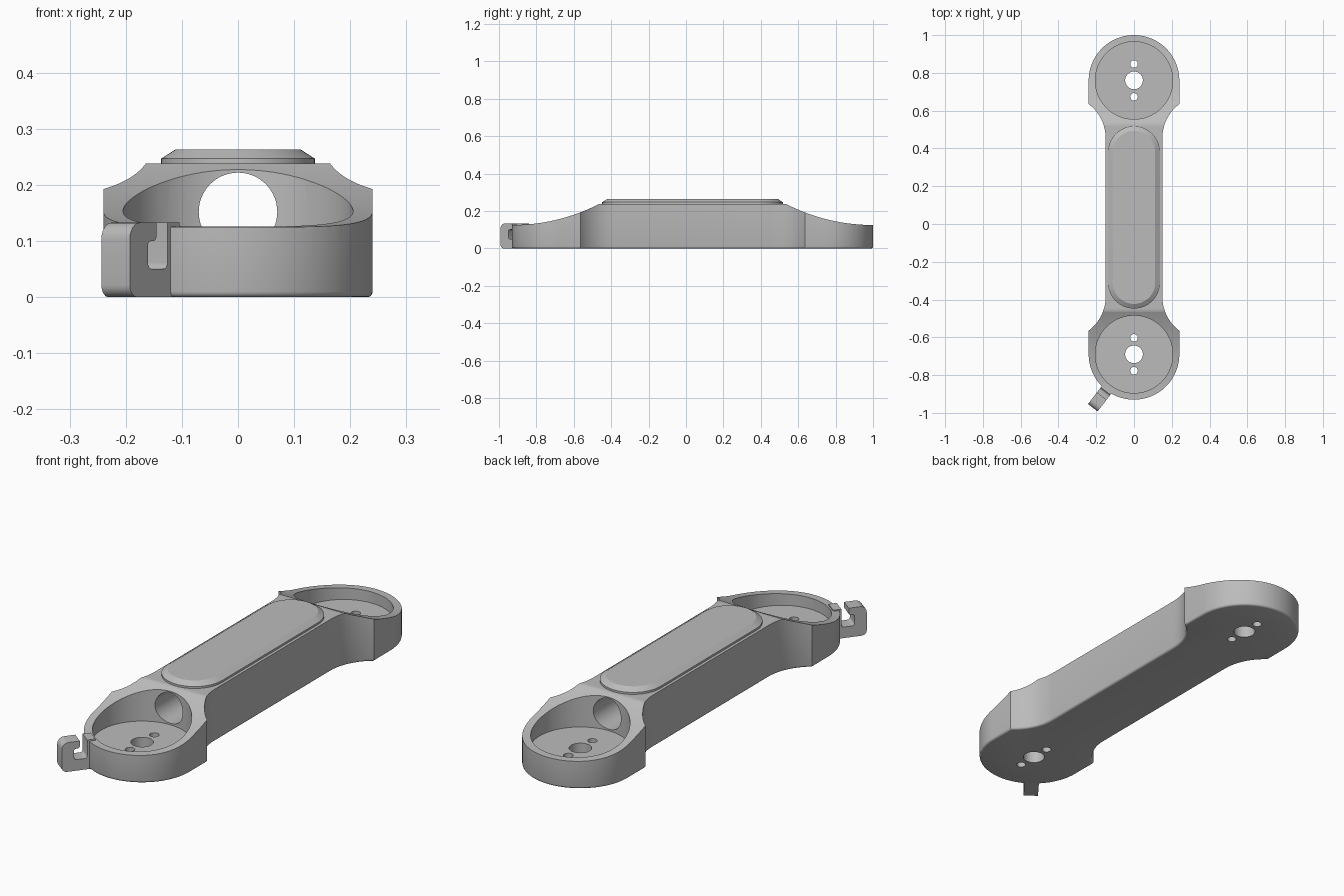
import bpy, bmesh, math
from mathutils import Matrix, Vector

if "Cube" in bpy.data.objects:
    bpy.data.objects.remove(bpy.data.objects["Cube"])

MID = 0.035        # y of the arm's middle
END = 0.725        # distance from middle to each round end's centre
R = 0.24           # radius of the round ends

grey = bpy.data.materials.new("plain grey")
grey.diffuse_color = (0.5, 0.5, 0.5, 1)
grey.use_nodes = True
grey.node_tree.nodes["Principled BSDF"].inputs["Base Color"].default_value = grey.diffuse_color


def make(name, rings, matrix=Matrix()):
    """Solid lofted through equal-length rings of points, capped at both ends."""
    bm = bmesh.new()
    loops = [[bm.verts.new(p) for p in ring] for ring in rings]
    n = len(loops[0])
    for a, b in zip(loops, loops[1:]):
        for i in range(n):
            j = (i + 1) % n
            bm.faces.new((a[i], a[j], b[j], b[i]))
    bm.faces.new(loops[0][::-1])
    bm.faces.new(loops[-1])
    bm.transform(matrix)
    bmesh.ops.recalc_face_normals(bm, faces=bm.faces)
    mesh = bpy.data.meshes.new(name)
    bm.to_mesh(mesh)
    bm.free()
    mesh.materials.append(grey)
    obj = bpy.data.objects.new(name, mesh)
    bpy.context.collection.objects.link(obj)
    return obj


def arc(cx, cy, r, a0, a1, n):
    return [(cx + r * math.cos(math.radians(a0 + (a1 - a0) * i / n)),
             cy + r * math.sin(math.radians(a0 + (a1 - a0) * i / n))) for i in range(n + 1)]


def inset(pts, d):
    """Shrink a counter-clockwise outline by d."""
    out = []
    for i, p in enumerate(pts):
        a, b, c = Vector(pts[i - 1]), Vector(p), Vector(pts[(i + 1) % len(pts)])
        t = ((b - a).normalized() + (c - b).normalized()).normalized()
        out.append((p[0] - t.y * d, p[1] + t.x * d))
    return out


def level(pts, z):
    return [(x, y, z) for x, y in pts]


def cylinder(x, y, r, z0, z1, n=32):
    pts = arc(x, y, r, 0, 360 - 360 / n, n - 1)
    return make("cutter", [level(pts, z0), level(pts, z1)])


def cut(obj, cutter):
    mod = obj.modifiers.new("cut", "BOOLEAN")
    mod.operation = "DIFFERENCE"
    mod.solver = "EXACT"
    mod.object = cutter
    bpy.context.view_layer.objects.active = obj
    bpy.ops.object.modifier_apply(modifier=mod.name)
    bpy.data.objects.remove(cutter)


def smooth(obj):
    bpy.ops.object.select_all(action="DESELECT")
    obj.select_set(True)
    bpy.context.view_layer.objects.active = obj
    bpy.ops.object.shade_smooth_by_angle(angle=math.radians(32))


# Arm outline: round ends, short straight cheeks, concave necks
neck = arc(0.375, 0.42, 0.225, 180, 126.87, 10)
quarter = neck + arc(0, END, R, 0, 90, 24)
right_half = [(x, -y) for x, y in quarter[::-1]] + quarter
outline = right_half + [(-x, -y) for x, y in right_half[1:-1]]
# the turned half starts at the top and ends at the bottom; drop the repeated poles
outline = [(x, y + MID) for x, y in outline]

# Arm with a rounded lower edge
f = 0.01
rings = [level(inset(outline, f * (1 - math.sin(a))), f * (1 - math.cos(a)))
         for a in (0, math.pi / 6, math.pi / 3, math.pi / 2)]
arm = make("arm", rings + [level(outline, 0.238)])

# Scoop both ends down along a large arc
for s in (1, -1):
    a1 = math.degrees(math.asin(0.48 / 1.018))
    curve = arc(0.965, 0.125 + 1.018, 1.018, -90, -90 - a1, 24)
    prof = [(1.1, 0.125)] + curve + [(0.485, 0.4), (1.1, 0.4)]
    cut(arm, make("cutter", [[(x, MID + s * v, z) for v, z in prof] for x in (-0.4, 0.4)]))

# Round pockets with shaft and screw holes
for s in (1, -1):
    y = MID + s * END
    cut(arm, cylinder(0, y, 0.205, 0.075, 0.5, 80))
    cut(arm, cylinder(0, y, 0.047, -0.1, 0.2))
    for d in (-0.087, 0.087):
        cut(arm, cylinder(0, y + d, 0.02, -0.1, 0.2, 20))

# Tunnel joining the pockets
tube = arc(0, 0.152, 0.07, 0, 354.375, 63)
cut(arm, make("cutter", [[(x, MID + v, z) for x, z in tube] for v in (-0.66, 0.66)]))
smooth(arm)

# Raised cover with bevelled edge
stadium = arc(0, MID + 0.346, 0.137, 0, 180, 32) + arc(0, MID - 0.346, 0.137, 180, 360, 32)
cover = make("cover_plate", [level(stadium, 0.23), level(stadium, 0.247),
                             level(inset(stadium, 0.025), 0.263)])
smooth(cover)

# Cable hook: profile in (distance from pocket centre, height), extruded sideways
hook = ([(0.212, 0.0)] + arc(0.335, 0.022, 0.022, -90, 0, 6)
        + arc(0.327, 0.103, 0.03, 0, 90, 6)
        + [(0.279, 0.133), (0.279, 0.112)] + arc(0.289, 0.11, 0.01, 180, 270, 4)
        + arc(0.296, 0.092, 0.008, 90, 0, 4) + arc(0.292, 0.062, 0.012, 0, -90, 4)
        + arc(0.259, 0.062, 0.012, 270, 180, 4) + [(0.247, 0.133), (0.212, 0.133)])
turn = Matrix.Translation((0, MID - END, 0)) @ Matrix.Rotation(math.atan2(-0.79, -0.61), 4, "Z")
cable_hook = make("cable_hook", [[(u, w, z) for u, z in hook] for w in (-0.032, 0.032)], turn)
smooth(cable_hook)
